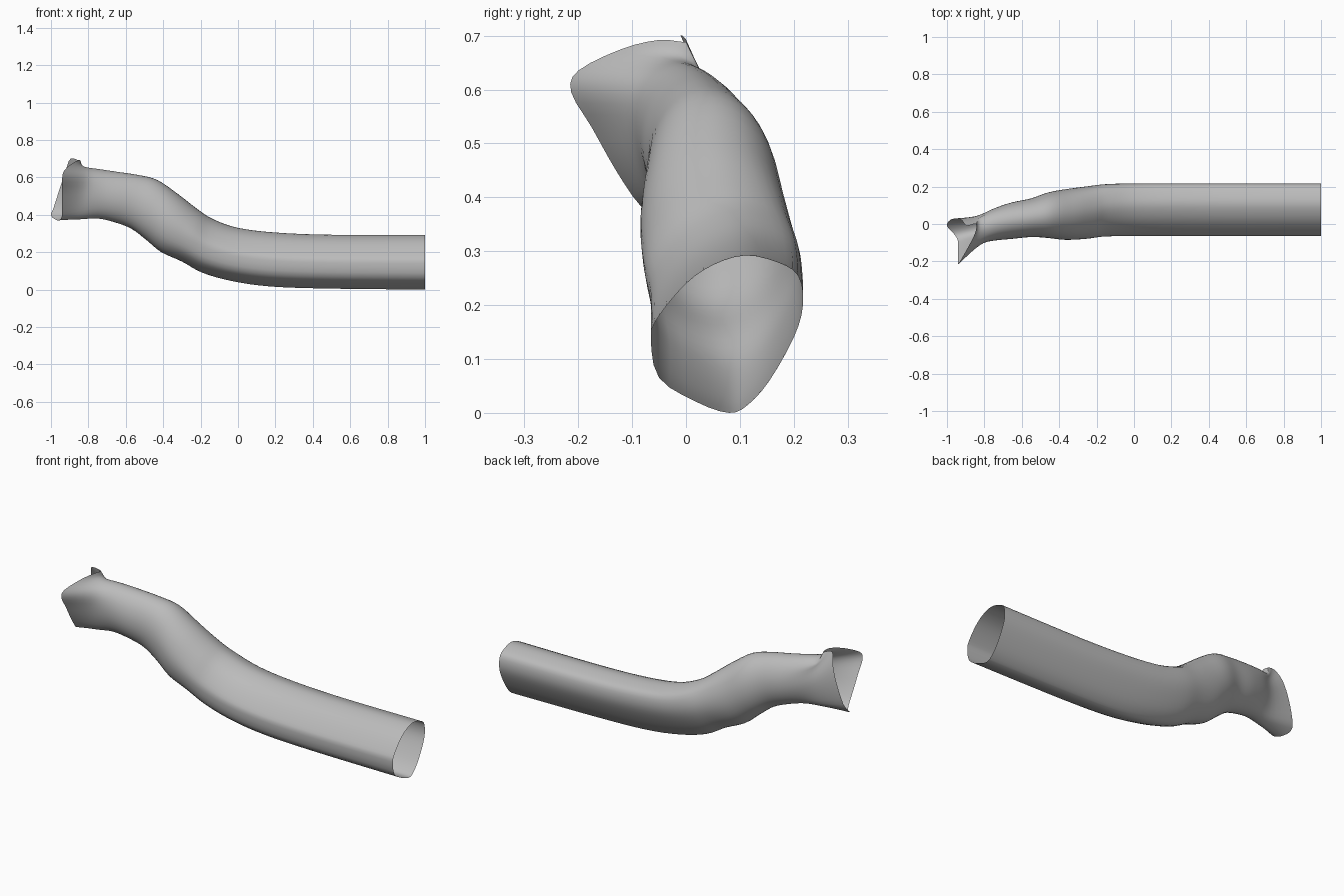
import bpy, bmesh, math
from mathutils import Vector

cube = bpy.data.objects.get("Cube")
if cube:
    bpy.data.objects.remove(cube, do_unlink=True)

mat = bpy.data.materials.new("plain grey")
mat.use_nodes = True
grey = (0.5, 0.5, 0.5, 1)
mat.diffuse_color = grey
mat.node_tree.nodes["Principled BSDF"].inputs["Base Color"].default_value = grey

# Cross-section of the straight end (y, z), from the bottom round by the front
END = [(.08, 0), (.02, .02), (-.05, .065), (-.065, .14), (-.05, .18), (0, .24), (.05, .275),
       (.11, .293), (.17, .28), (.208, .255), (.217, .2), (.2, .14), (.155, .06), (.115, .015)]
# Flared, three-cornered rim at the other end (x, y, z)
RIM = [(-1, -.01, .395), (-.965, -.05, .37), (-.943, -.085, .385), (-.94, -.13, .45),
       (-.94, -.175, .53), (-.94, -.213, .595), (-.93, -.2, .635), (-.885, -.12, .675),
       (-.85, -.05, .692), (-.845, 0, .688), (-.895, -.01, .70), (-.92, .02, .64),
       (-.95, .03, .55), (-.985, .02, .44)]
N = len(END)
end_uv = [((y + .065) / .282, z / .293) for y, z in END]
rim_uv = [((y + .213) / .243, (z - .37) / .33) for x, y, z in RIM]
round_uv = [(.5 - .5 * math.sin(2 * math.pi * i / N), .5 - .5 * math.cos(2 * math.pi * i / N))
            for i in range(N)]

# Stations: top x, z, bottom x, z, y min, y max, weight of round shape, weight of rim shape
STATIONS = [
    (1, .293, 1, 0, -.065, .217, 0, 0),
    (.5, .293, .5, .005, -.065, .217, 0, 0),
    (.2, .305, .18, .016, -.065, .217, 0, 0),
    (0, .33, -.03, .045, -.065, .217, .1, 0),
    (-.13, .375, -.19, .09, -.068, .214, .3, 0),
    (-.21, .425, -.30, .15, -.08, .203, .6, 0),
    (-.32, .51, -.41, .20, -.085, .187, .9, 0),
    (-.43, .585, -.49, .265, -.075, .168, 1, 0),
    (-.53, .612, -.57, .325, -.07, .137, 1, 0),
    (-.65, .63, -.66, .36, -.08, .115, 1, 0),
    (-.75, .648, -.75, .377, -.095, .085, .85, .15),
    (-.82, .665, -.85, .37, -.125, .05, .5, .5),
]


def ring(tx, tz, bx, bz, y0, y1, wr, wt):
    pts = []
    for e, r, t in zip(end_uv, round_uv, rim_uv):
        u, v = [e[k] * (1 - wr - wt) + r[k] * wr + t[k] * wt for k in (0, 1)]
        pts.append(Vector((bx + (tx - bx) * v, y0 + (y1 - y0) * u, bz + (tz - bz) * v)))
    return pts


def spline(pts, steps, closed):
    """Catmull-Rom curve through the points."""
    n, out = len(pts), []
    get = (lambda i: pts[i % n]) if closed else (lambda i: pts[max(0, min(n - 1, i))])
    for i in range(n if closed else n - 1):
        a, b, c, d = (get(i + k) for k in (-1, 0, 1, 2))
        for s in range(steps):
            t = s / steps
            out.append(.5 * (2 * b + (c - a) * t + (2 * a - 5 * b + 4 * c - d) * t * t
                             + (3 * b - a - 3 * c + d) * t ** 3))
    return out if closed else out + [pts[-1].copy()]


# Loft the rings into one open tube
rings = [ring(*s) for s in STATIONS] + [[Vector(p) for p in RIM]]
rings = [spline(r, 3, True) for r in rings]
lines = [spline(list(line), 4, False) for line in zip(*rings)]

bm = bmesh.new()
grid = [[bm.verts.new(p) for p in line] for line in lines]
for i, line in enumerate(grid):
    nxt = grid[(i + 1) % len(grid)]
    for j in range(len(line) - 1):
        bm.faces.new((line[j], line[j + 1], nxt[j + 1], nxt[j]))
bmesh.ops.recalc_face_normals(bm, faces=bm.faces)
mesh = bpy.data.meshes.new("bent_tube")
bm.to_mesh(mesh)
bm.free()
mesh.materials.append(mat)
tube = bpy.data.objects.new("bent_tube", mesh)
bpy.context.collection.objects.link(tube)

# Smooth shading
bpy.ops.object.select_all(action='DESELECT')
tube.select_set(True)
bpy.context.view_layer.objects.active = tube
bpy.ops.object.shade_smooth_by_angle(angle=math.radians(40))
